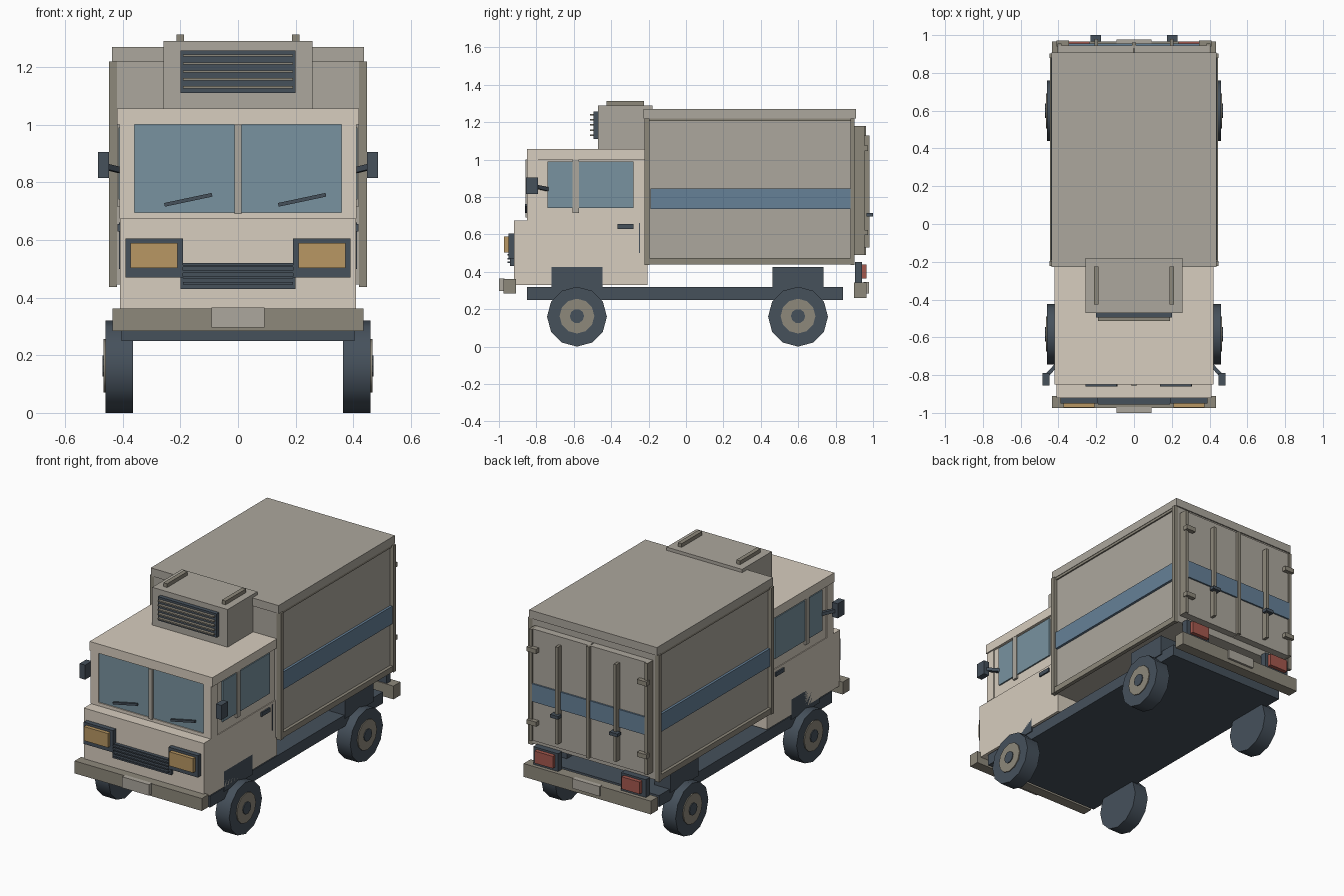
import bpy, math
from mathutils import Vector

if "Cube" in bpy.data.objects:
    bpy.data.objects.remove(bpy.data.objects["Cube"])


def mat(name, r, g, b):
    m = bpy.data.materials.new(name)
    m.diffuse_color = (r ** 2.2, g ** 2.2, b ** 2.2, 1)
    m.use_nodes = True
    m.node_tree.nodes["Principled BSDF"].inputs["Base Color"].default_value = m.diffuse_color
    return m


CAB = mat("cab_cream", .84, .80, .74)
BOX = mat("cargo_grey", .67, .65, .61)
TRIM = mat("trim_grey", .55, .53, .48)
DARK = mat("dark_slate", .28, .32, .36)
GLASS = mat("window_glass", .47, .57, .62)
BLUE = mat("stripe_blue", .40, .50, .59)
AMBER = mat("lamp_amber", .72, .59, .39)
RED = mat("lamp_red", .64, .35, .31)


def box(name, x, y, z, m, mirror=False):
    """Box from (min, max) ranges, optionally repeated on the other side."""
    for s in ((1, -1) if mirror else (1,)):
        bpy.ops.mesh.primitive_cube_add(size=1, location=(
            s * sum(x) / 2, sum(y) / 2, sum(z) / 2))
        o = bpy.context.object
        o.scale = (x[1] - x[0], y[1] - y[0], z[1] - z[0])
        bpy.ops.object.transform_apply(location=False, rotation=False)
        o.name = name
        o.data.materials.append(m)


def beam(name, a, b, t, m):
    """Square bar between two points."""
    a, b = Vector(a), Vector(b)
    bpy.ops.mesh.primitive_cube_add(size=1, location=(a + b) / 2)
    o = bpy.context.object
    o.scale = (t, t, (b - a).length)
    o.rotation_euler = (b - a).to_track_quat('Z', 'Y').to_euler()
    o.name = name
    o.data.materials.append(m)


def disc(name, x0, x1, y, z, r, n, m):
    """Cylinder along x."""
    bpy.ops.mesh.primitive_cylinder_add(
        vertices=n, radius=r, depth=abs(x1 - x0),
        location=((x0 + x1) / 2, y, z), rotation=(0, math.pi / 2, 0))
    o = bpy.context.object
    o.name = name
    o.data.materials.append(m)
    bpy.ops.object.shade_smooth_by_angle(angle=math.radians(35))


# chassis, wheels and arches
box("chassis", (-.404, .404), (-.85, .84), (.25, .32), DARK)
for y in (-.583, .599):
    box("wheel_arch", (.30, .41), (y - .137, y + .137), (.30, .425), DARK, True)
    for s in (1, -1):
        disc("tyre", s * .365, s * .46, y, .16, .16, 12, DARK)
        disc("wheel_hub", s * .44, s * .466, y, .163, .093, 12, TRIM)
        disc("hub_cap", s * .44, s * .471, y, .163, .038, 10, DARK)

# cab shell
box("cab_lower", (-.41, .41), (-.92, -.205), (.33, .675), CAB)
box("cab_upper", (-.405, .405), (-.835, -.205), (.675, 1.0), CAB)
box("cab_roof", (-.42, .42), (-.85, -.21), (1.0, 1.057), CAB)
box("front_pillar", (.36, .412), (-.85, -.79), (.675, 1.0), CAB, True)
box("windscreen_sill", (-.36, .36), (-.85, -.83), (.675, .695), CAB)
box("windscreen", (-.36, .36), (-.843, -.83), (.695, 1.0), GLASS)
box("windscreen_divider", (-.012, .012), (-.857, -.83), (.69, 1.0), BOX)

# cab sides
box("side_window", (.40, .414), (-.74, -.28), (.74, .99), GLASS, True)
box("window_divider", (.40, .419), (-.607, -.573), (.715, 1.0), BOX, True)
box("door_handle", (.40, .419), (-.365, -.282), (.63, .655), DARK, True)
box("door_seam", (.40, .413), (-.252, -.246), (.50, .66), DARK, True)
box("mirror", (.447, .485), (-.855, -.79), (.815, .905), DARK, True)
for s in (1, -1):
    beam("mirror_arm", (s * .40, -.735, .84), (s * .46, -.80, .855), .02, DARK)
for x in (-.255, .14):
    beam("wiper", (x, -.853, .722), (x + .165, -.853, .757), .013, DARK)

# cab front
box("headlight_housing", (.19, .39), (-.95, -.91), (.47, .605), DARK, True)
box("headlight", (.21, .373), (-.972, -.94), (.503, .59), AMBER, True)
box("grille", (-.20, .20), (-.94, -.91), (.43, .52), DARK)
for i in range(4):
    z = .45 + i * .02
    box("grille_slat", (-.19, .19), (-.955, -.93), (z - .004, z + .004), DARK)
box("front_bumper", (-.435, .435), (-.975, -.91), (.285, .362), TRIM)
box("front_plate", (-.092, .092), (-1.0, -.97), (.297, .365), BOX)

# cooling unit on the cab roof
box("cooling_unit", (-.258, .258), (-.47, -.18), (1.05, 1.29), BOX)
box("cooling_rail", (.187, .213), (-.425, -.225), (1.28, 1.313), TRIM, True)
box("cooling_grille", (-.20, .20), (-.495, -.46), (1.11, 1.257), DARK)
for i in range(5):
    z = 1.13 + i * .0275
    box("cooling_slat", (-.19, .19), (-.513, -.49), (z - .004, z + .004), TRIM)

# cargo body with side frames
box("cargo_body", (-.425, .425), (-.22, .90), (.445, 1.225), BOX)
box("cargo_roof", (-.437, .437), (-.228, .908), (1.22, 1.27), BOX)
box("side_post_front", (.42, .448), (-.222, -.195), (.437, 1.22), TRIM, True)
box("side_post_rear", (.42, .448), (.88, .902), (.437, 1.22), TRIM, True)
box("side_rail_bottom", (.42, .444), (-.20, .885), (.44, .475), TRIM, True)
box("side_rail_top", (.42, .434), (-.20, .885), (1.205, 1.225), TRIM, True)
box("side_stripe", (.42, .440), (-.19, .88), (.735, .845), BLUE, True)

# rear doors
box("rear_door", (.003, .40), (.89, .945), (.49, 1.18), BOX, True)
box("door_edge", (.385, .405), (.89, .955), (.49, 1.18), TRIM, True)
box("door_stripe", (.01, .39), (.93, .955), (.735, .845), BLUE, True)
box("door_centre_bar", (-.011, .011), (.93, .962), (.49, 1.18), TRIM)
box("lock_rod", (.191, .209), (.94, .98), (.53, 1.13), TRIM, True)
box("lock_handle", (.175, .23), (.965, 1.0), (.695, .715), DARK, True)
for z in (.61, 1.06):
    box("door_hinge", (.345, .41), (.94, .972), (z - .014, z + .014), TRIM, True)

# rear lamps and bumper
box("tail_lamp_housing", (.215, .385), (.903, .942), (.34, .452), DARK, True)
box("tail_lamp", (.235, .36), (.935, .966), (.365, .44), RED, True)
box("rear_bumper", (-.435, .435), (.897, .965), (.26, .342), TRIM)
box("rear_plate", (-.092, .092), (.95, .978), (.285, .345), BOX)
